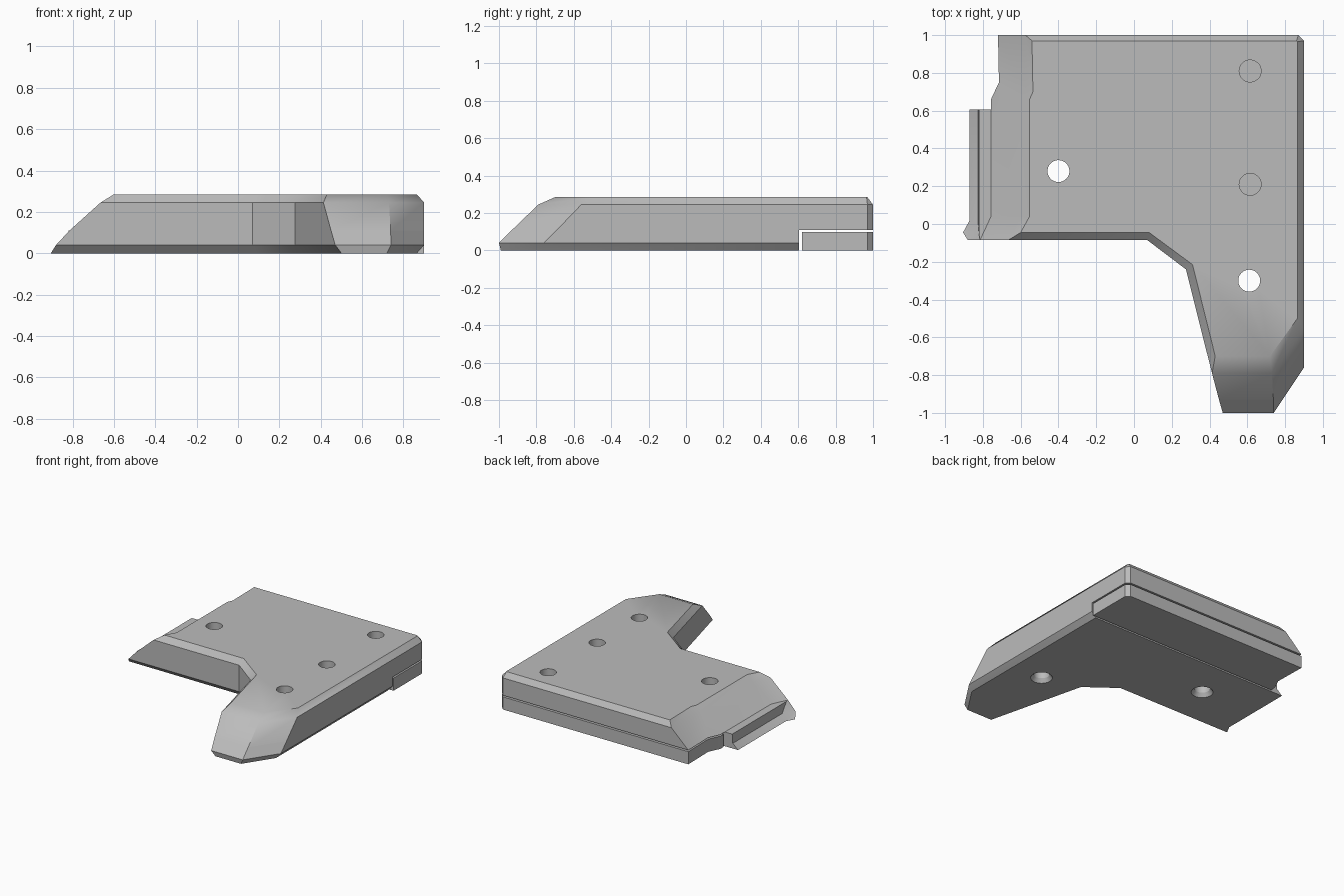
import bpy, bmesh, math

cube = bpy.data.objects.get("Cube")
if cube:
    bpy.data.objects.remove(cube, do_unlink=True)

grey = bpy.data.materials.new("plain_grey")
grey.use_nodes = True
COLOUR = (0.5, 0.5, 0.5, 1)
grey.diffuse_color = COLOUR
grey.node_tree.nodes["Principled BSDF"].inputs["Base Color"].default_value = COLOUR


def loft(name, levels):
    """Closed solid through matching outlines, given as (height, points)."""
    bm = bmesh.new()
    rings = [[bm.verts.new((x, y, z)) for x, y in pts] for z, pts in levels]
    for low, high in zip(rings, rings[1:]):
        n = len(low)
        for i in range(n):
            j = (i + 1) % n
            bm.faces.new((low[i], low[j], high[j], high[i]))
    bm.faces.new(rings[0][::-1])
    bm.faces.new(rings[-1])
    bmesh.ops.recalc_face_normals(bm, faces=bm.faces)
    mesh = bpy.data.meshes.new(name)
    bm.to_mesh(mesh)
    bm.free()
    mesh.materials.append(grey)
    obj = bpy.data.objects.new(name, mesh)
    bpy.context.collection.objects.link(obj)
    return obj


def circle(x, y, r, n=40):
    return [(x + r * math.cos(math.tau * i / n), y + r * math.sin(math.tau * i / n))
            for i in range(n)]


def drill(target, cutter):
    mod = target.modifiers.new("hole", 'BOOLEAN')
    mod.operation = 'DIFFERENCE'
    mod.solver = 'EXACT'
    mod.object = cutter
    bpy.context.view_layer.objects.active = target
    bpy.ops.object.modifier_apply(modifier=mod.name)


SLOT = 0.11
# Inner elbow shared by both plates
elbow = [(0.07, -0.085), (0.275, -0.24)]

# Upper plate: sloped left side and leg tip, bevelled top rim
upper = loft("upper_plate", [
    (SLOT, [(-0.815, -0.085)] + elbow + [
        (0.45, -0.93), (0.738, -0.93), (0.9, -0.69), (0.9, 0.97), (0.87, 1),
        (-0.72, 1), (-0.715, 0.75), (-0.757, 0.66), (-0.757, 0.04)]),
    (0.245, [(-0.665, -0.085)] + elbow + [
        (0.413, -0.79), (0.73, -0.79), (0.9, -0.56), (0.9, 0.97), (0.87, 1),
        (-0.575, 1), (-0.575, 0.72), (-0.6, 0.66), (-0.6, 0.04)]),
    (0.285, [
        (-0.6, -0.045), (0.08, -0.045), (0.31, -0.215),
        (0.43, -0.7), (0.72, -0.7), (0.865, -0.5), (0.865, 0.965), (0.86, 0.97),
        (-0.54, 0.97), (-0.535, 0.7), (-0.553, 0.66), (-0.553, 0.04)]),
])

# Lower plate: undercut rim and a lip along the left
lower = loft("lower_plate", [
    (0, [(-0.905, -0.045), (0.085, -0.05), (0.31, -0.22), (0.5, -0.99),
         (0.72, -0.99), (0.865, -0.77), (0.865, 0.605), (-0.87, 0.605), (-0.87, 0.02)]),
    (0.04, [(-0.88, -0.085)] + elbow + [
        (0.47, -1), (0.74, -1), (0.9, -0.76), (0.9, 0.605), (-0.825, 0.605), (-0.825, 0)]),
    (SLOT, [(-0.815, -0.085)] + elbow + [
        (0.45, -0.93), (0.738, -0.93), (0.9, -0.69), (0.9, 0.605), (-0.82, 0.605),
        (-0.82, -0.06)]),
])

# Separate bar along the back, below the slot
bar_plan = [(-0.757, 0.62), (0.9, 0.62), (0.9, 0.97), (0.87, 1),
            (-0.72, 1), (-0.715, 0.75), (-0.757, 0.66)]
bar = loft("back_bar", [(0, bar_plan), (0.098, bar_plan)])

# Through holes with a countersunk underside, then blind holes
R = 0.058
cutters = []
for x, y in [(-0.4, 0.28), (0.61, -0.3)]:
    cut = loft("hole_cutter", [(-0.01, circle(x, y, 0.085)), (0.03, circle(x, y, R)),
                               (0.4, circle(x, y, R))])
    drill(upper, cut)
    drill(lower, cut)
    cutters.append(cut)
for y in (0.81, 0.21):
    cut = loft("hole_cutter", [(0.15, circle(0.615, y, R)), (0.4, circle(0.615, y, R))])
    drill(upper, cut)
    cutters.append(cut)
for cut in cutters:
    bpy.data.objects.remove(cut, do_unlink=True)

# Smooth the shallow bends, keep the hard edges
bpy.ops.object.select_all(action='DESELECT')
for obj in (upper, lower, bar):
    obj.select_set(True)
bpy.context.view_layer.objects.active = upper
bpy.ops.object.shade_smooth_by_angle(angle=math.radians(30))
